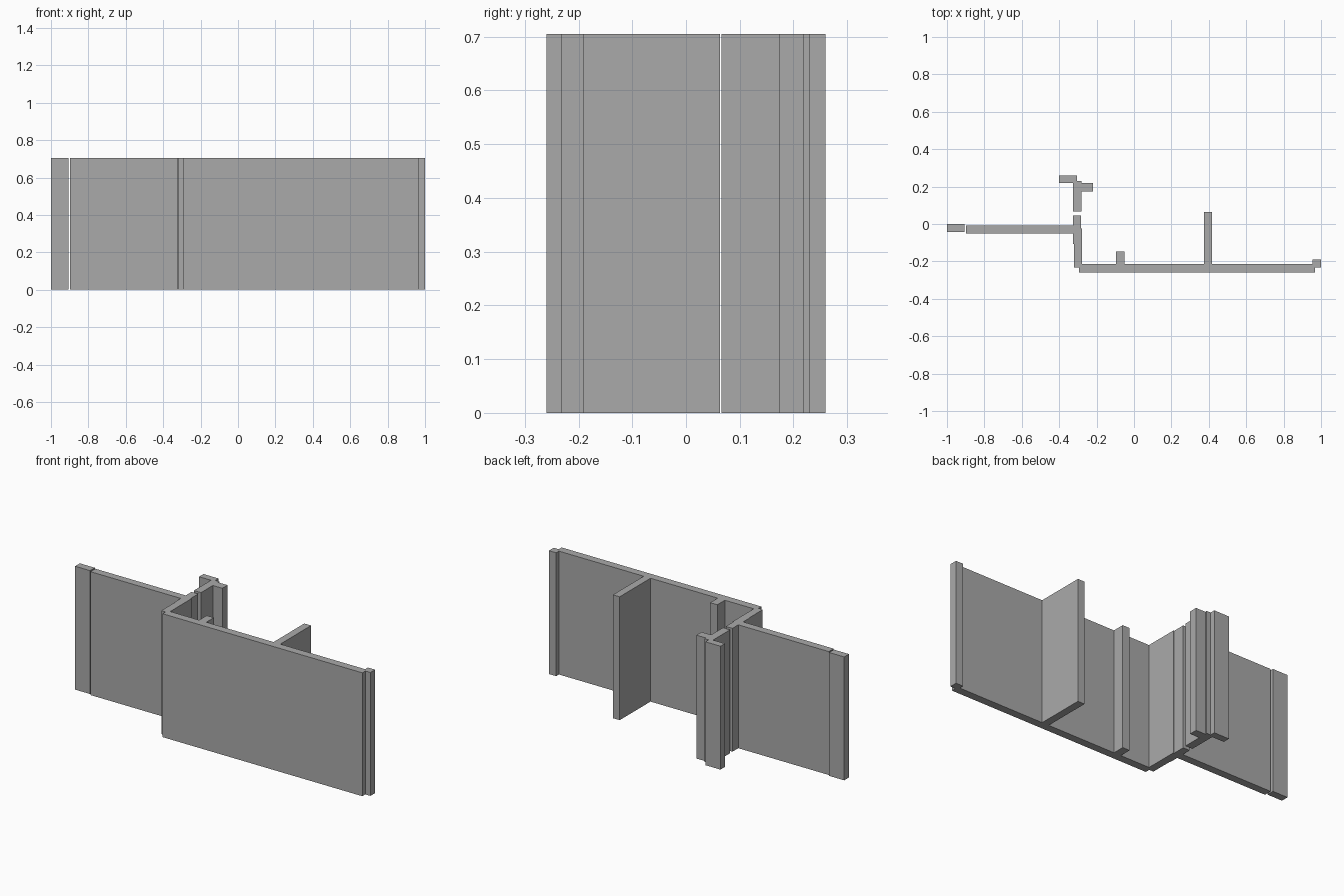
import bpy

cube = bpy.data.objects.get("Cube")
if cube:
    bpy.data.objects.remove(cube)

HEIGHT = 0.705

# Single grey finish
grey = bpy.data.materials.new("plain grey")
grey.use_nodes = True
color = (0.40, 0.40, 0.40, 1)
grey.diffuse_color = color
grey.node_tree.nodes["Principled BSDF"].inputs["Base Color"].default_value = color


def extrude_plan(name, outline):
    """Raise a counter-clockwise floor outline to the full height."""
    n = len(outline)
    verts = [(x, y, z) for z in (0, HEIGHT) for x, y in outline]
    faces = [tuple(reversed(range(n))), tuple(range(n, 2 * n))]
    faces += [(i, (i + 1) % n, (i + 1) % n + n, i + n) for i in range(n)]
    mesh = bpy.data.meshes.new(name)
    mesh.from_pydata(verts, [], faces)
    mesh.materials.append(grey)
    obj = bpy.data.objects.new(name, mesh)
    bpy.context.collection.objects.link(obj)
    return obj


def wall(name, x0, x1, y0, y1):
    return extrude_plan(name, [(x0, y0), (x1, y0), (x1, y1), (x0, y1)])


# Right-hand run: end piece and long wall
wall("right_end_wall", -1.0, -0.905, -0.043, 0.0)
wall("right_wall", -0.897, -0.325, -0.052, -0.008)

# Connecting wall with small steps where its two halves meet
extrude_plan("connecting_wall", [
    (-0.322, -0.233), (-0.278, -0.233), (-0.278, -0.025), (-0.283, -0.025),
    (-0.283, 0.045), (-0.325, 0.045), (-0.325, -0.107), (-0.322, -0.107)])

# Front wall, its end step and the two walls behind it
extrude_plan("front_wall", [
    (-0.295, -0.26), (0.968, -0.26), (0.968, -0.215),
    (-0.278, -0.215), (-0.278, -0.233), (-0.295, -0.233)])
extrude_plan("left_end_wall", [
    (0.968, -0.233), (1.0, -0.233), (1.0, -0.19),
    (0.954, -0.19), (0.954, -0.215), (0.968, -0.215)])
wall("short_partition", -0.095, -0.05, -0.215, -0.147)
wall("long_partition", 0.375, 0.418, -0.215, 0.063)

# Free-standing rear post with an arm to each side
extrude_plan("rear_post", [
    (-0.325, 0.066), (-0.28, 0.066), (-0.28, 0.173), (-0.22, 0.173),
    (-0.22, 0.22), (-0.28, 0.22), (-0.28, 0.231), (-0.305, 0.231),
    (-0.305, 0.26), (-0.40, 0.26), (-0.40, 0.22), (-0.325, 0.22)])
